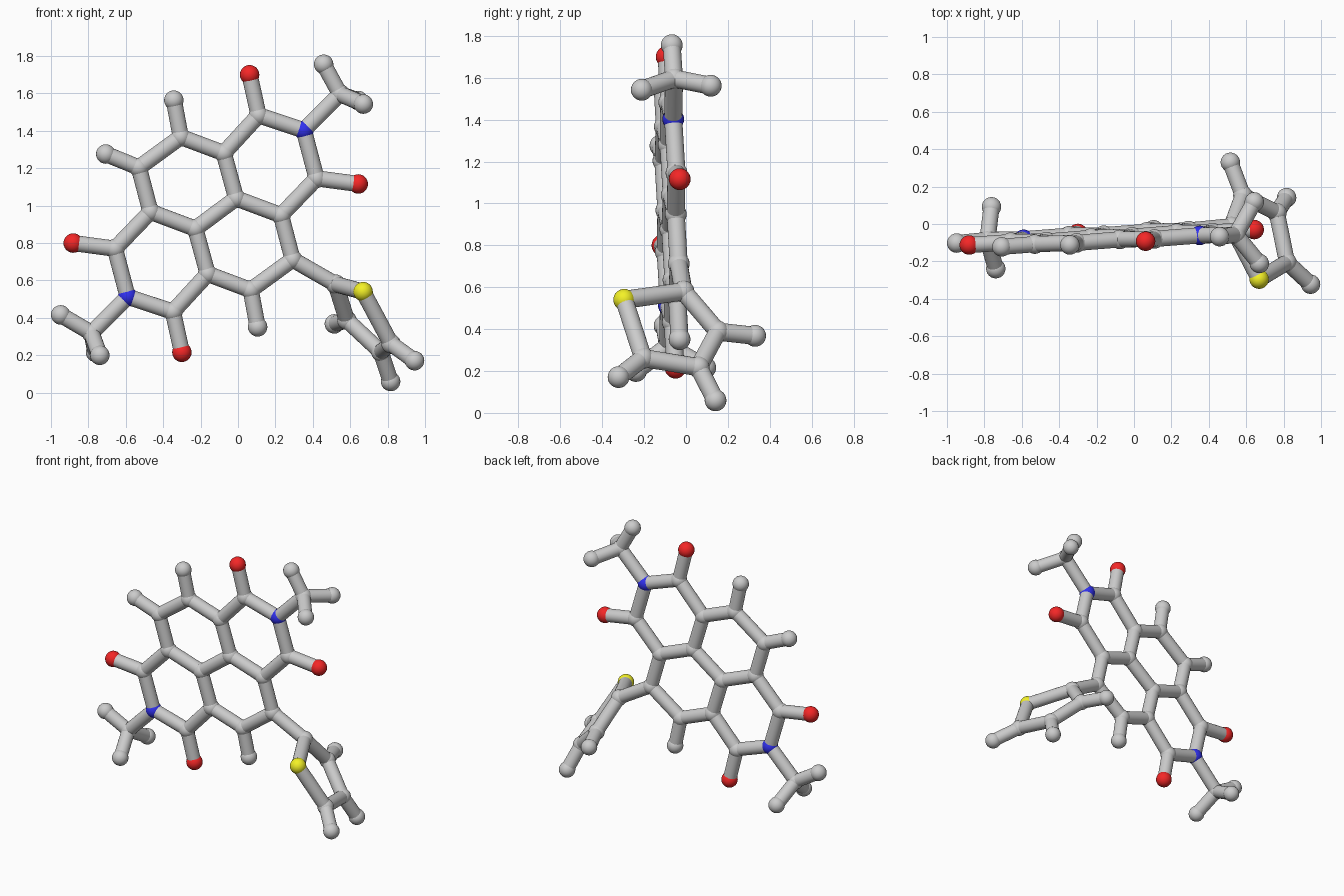
import bpy
from mathutils import Vector

if "Cube" in bpy.data.objects:
    bpy.data.objects.remove(bpy.data.objects["Cube"])

BALL, STICK = 0.052, 0.043


def material(name, rgb):
    m = bpy.data.materials.new(name)
    m.diffuse_color = (*rgb, 1)
    m.use_nodes = True
    m.node_tree.nodes["Principled BSDF"].inputs["Base Color"].default_value = m.diffuse_color
    return m


MATS = {"oxygen": material("red", (0.9, 0.02, 0.02)),
        "nitrogen": material("blue", (0.03, 0.03, 0.85)),
        "sulfur": material("yellow", (0.9, 0.88, 0.02))}


def on_plane(x, z):
    # the fused ring system lies in one slightly tilted plane
    return Vector((x, -0.022 + 0.063 * x - 0.0436 * z, z))


# half of the flat core; the other half is its point reflection
half = {
    "nitrogen": (0.352, 1.403), "carbonyl_a": (0.110, 1.483),
    "oxygen_a": (0.062, 1.700), "carbonyl_b": (0.420, 1.146),
    "oxygen_b": (0.643, 1.116), "ring_a": (-0.076, 1.281),
    "ring_b": (-0.306, 1.367), "tip_b": (-0.343, 1.564),
    "ring_c": (-0.530, 1.204), "ring_d": (-0.468, 0.967),
    "inner": (-0.010, 1.039), "methyl": (0.545, 1.597),
}
CX, CZ = -0.119, 0.958
atoms = {}
for n, (x, z) in half.items():
    atoms[n + "_1"] = on_plane(x, z)
    atoms[n + "_2"] = on_plane(2 * CX - x, 2 * CZ - z)

# methyl tips, one ring tip and the twisted five-sided ring
extra = {
    "tip_c_1": (-0.707, -0.122, 1.276),
    "methyl_tip_a_1": (0.458, -0.068, 1.756),
    "methyl_tip_b_1": (0.670, -0.211, 1.543),
    "methyl_tip_c_1": (0.643, 0.118, 1.562),
    "methyl_tip_a_2": (-0.948, -0.102, 0.416),
    "methyl_tip_b_2": (-0.739, -0.239, 0.200),
    "methyl_tip_c_2": (-0.762, 0.092, 0.216),
    "side_ring_a": (0.522, -0.012, 0.580),
    "sulfur": (0.669, -0.295, 0.540),
    "side_ring_b": (0.818, -0.205, 0.262),
    "side_ring_c": (0.764, 0.060, 0.218),
    "side_ring_d": (0.582, 0.152, 0.388),
    "side_tip_b": (0.944, -0.322, 0.171),
    "side_tip_c": (0.816, 0.141, 0.060),
    "side_tip_d": (0.515, 0.330, 0.368),
}
atoms.update({n: Vector(p) for n, p in extra.items()})

# bonds
bonds = [("inner_1", "inner_2"), ("ring_c_1", "tip_c_1"), ("ring_c_2", "side_ring_a")]
for i, j in (("_1", "_2"), ("_2", "_1")):
    for a, b in (("nitrogen", "carbonyl_a"), ("nitrogen", "carbonyl_b"),
                 ("nitrogen", "methyl"), ("carbonyl_a", "oxygen_a"),
                 ("carbonyl_b", "oxygen_b"), ("carbonyl_a", "ring_a"),
                 ("ring_a", "ring_b"), ("ring_a", "inner"), ("ring_b", "tip_b"),
                 ("ring_b", "ring_c"), ("ring_c", "ring_d"),
                 ("methyl", "methyl_tip_a"), ("methyl", "methyl_tip_b"),
                 ("methyl", "methyl_tip_c")):
        bonds.append((a + i, b + i))
    bonds += [("ring_d" + i, "inner" + j), ("ring_d" + i, "carbonyl_b" + j)]
loop = ["side_ring_a", "sulfur", "side_ring_b", "side_ring_c", "side_ring_d"]
bonds += list(zip(loop, loop[1:] + loop[:1]))
bonds += [("side_ring_" + k, "side_tip_" + k) for k in "bcd"]


def finish(name):
    ob = bpy.context.object
    ob.name = name
    bpy.ops.object.shade_smooth_by_angle()
    return ob


# balls
for name, p in atoms.items():
    bpy.ops.mesh.primitive_uv_sphere_add(segments=24, ring_count=14, radius=BALL, location=p)
    ob = finish(name + "_ball")
    kind = name.split("_")[0]
    if kind in MATS:
        ob.data.materials.append(MATS[kind])

# sticks
for a, b in bonds:
    p, q = atoms[a], atoms[b]
    d = q - p
    bpy.ops.mesh.primitive_cylinder_add(vertices=24, radius=STICK, depth=d.length,
                                        location=(p + q) / 2,
                                        rotation=d.to_track_quat("Z", "Y").to_euler())
    finish(f"stick_{a}_to_{b}")
